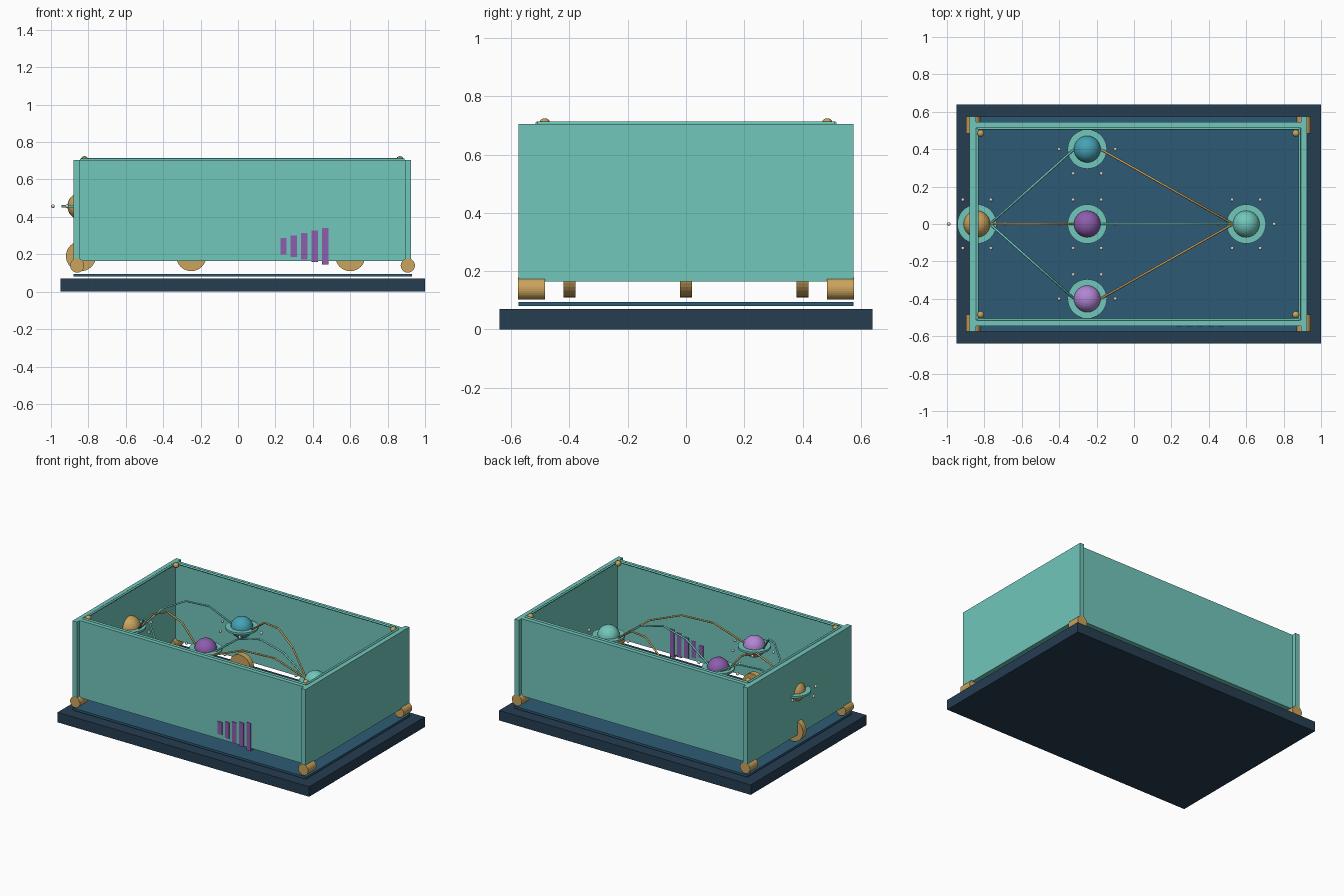
import bpy, bmesh, math
from mathutils import Vector, Matrix

if "Cube" in bpy.data.objects:
    bpy.data.objects.remove(bpy.data.objects["Cube"])


def mat(name, rgb):
    m = bpy.data.materials.new(name)
    m.diffuse_color = (*rgb, 1)
    m.use_nodes = True
    m.node_tree.nodes["Principled BSDF"].inputs["Base Color"].default_value = m.diffuse_color
    return m


NAVY = mat("navy", (0.019, 0.047, 0.083))
BLUE = mat("slate_blue", (0.027, 0.105, 0.178))
MINT = mat("mint", (0.165, 0.57, 0.50))
GOLD = mat("gold", (0.60, 0.37, 0.11))
CYAN = mat("cyan", (0.06, 0.36, 0.46))
PURPLE = mat("purple", (0.27, 0.11, 0.42))
LILAC = mat("lilac", (0.44, 0.24, 0.66))
PEARL = mat("pearl", (0.75, 0.72, 0.66))


def make(name, bm, material):
    bmesh.ops.recalc_face_normals(bm, faces=bm.faces)
    me = bpy.data.meshes.new(name)
    bm.to_mesh(me)
    bm.free()
    me.materials.append(material)
    ob = bpy.data.objects.new(name, me)
    bpy.context.collection.objects.link(ob)
    return ob


def box(name, lo, hi, material):
    lo, hi = Vector(lo), Vector(hi)
    bm = bmesh.new()
    m = Matrix.Translation((lo + hi) / 2) @ Matrix.Diagonal((*(hi - lo), 1))
    bmesh.ops.create_cube(bm, size=1, matrix=m)
    return make(name, bm, material)


def ball(name, c, r, material, seg=24, rings=16):
    bm = bmesh.new()
    bmesh.ops.create_uvsphere(bm, u_segments=seg, v_segments=rings, radius=r,
                              matrix=Matrix.Translation(c))
    return make(name, bm, material)


def disc_y(name, c, r, width, material):
    bm = bmesh.new()
    bmesh.ops.create_cone(bm, cap_ends=True, segments=32, radius1=r, radius2=r, depth=width,
                          matrix=Matrix.Translation(c) @ Matrix.Rotation(math.pi / 2, 4, 'X'))
    return make(name, bm, material)


def flat_ring(name, c, r_in, r_out, h, material, n=40):
    bm = bmesh.new()
    prof = [(r_in, -h / 2), (r_out, -h / 2), (r_out, h / 2), (r_in, h / 2)]
    loops = [[bm.verts.new((c[0] + r * math.cos(2 * math.pi * i / n),
                            c[1] + r * math.sin(2 * math.pi * i / n), c[2] + z))
              for r, z in prof] for i in range(n)]
    for i in range(n):
        a, b = loops[i], loops[(i + 1) % n]
        for k in range(4):
            bm.faces.new((a[k], b[k], b[(k + 1) % 4], a[(k + 1) % 4]))
    return make(name, bm, material)


def wire(name, pts, r, material):
    cu = bpy.data.curves.new(name, 'CURVE')
    cu.dimensions = '3D'
    cu.bevel_depth = r
    cu.bevel_resolution = 2
    cu.use_fill_caps = True
    sp = cu.splines.new('POLY')
    sp.points.add(len(pts) - 1)
    for p, q in zip(sp.points, pts):
        p.co = (*q, 1)
    cu.materials.append(material)
    ob = bpy.data.objects.new(name, cu)
    bpy.context.collection.objects.link(ob)


# base slab and floor plate
box("base_slab", (-0.95, -0.64, 0), (1.0, 0.64, 0.07), NAVY)
box("floor_plate", (-0.88, -0.575, 0.08), (0.93, 0.575, 0.095), BLUE)

# wall panels; the side panels run past the front and back ones
Z0, Z1 = 0.165, 0.705
box("left_wall", (-0.88, -0.575, Z0), (-0.845, 0.575, Z1), MINT)
box("right_wall", (0.892, -0.575, Z0), (0.925, 0.575, Z1), MINT)
for s, n in ((-1, "front"), (1, "back")):
    y0, y1 = sorted((s * 0.514, s * 0.545))
    box(n + "_wall", (-0.845, y0, Z0), (0.892, y1, Z1), MINT)
    # thin rim rail along the top inner edge
    wire(n + "_rim_rail", [(-0.838, s * 0.51, 0.707), (0.885, s * 0.51, 0.707)], 0.007, MINT)
for x, n in ((-0.838, "left"), (0.885, "right")):
    wire(n + "_rim_rail", [(x, -0.51, 0.707), (x, 0.51, 0.707)], 0.007, MINT)

# gold roller feet and rim studs at each corner
for s in (-1, 1):
    for x in (-0.86, 0.908):
        disc_y("corner_foot", (x, s * 0.53, 0.14), 0.038, 0.092, GOLD)
    for x in (-0.82, 0.865):
        ball("corner_stud", (x, s * 0.485, 0.706), 0.019, GOLD, 16, 10)

# row of bars through the front wall, growing to the right
for i in range(5):
    x, h = 0.243 + 0.0558 * i, 0.044 + 0.0135 * i
    box("vent_bar", (x - 0.017, -0.549, 0.243 - h), (x + 0.017, -0.511, 0.243 + h), PURPLE)

# ringed orbs, each with a disc below and six orbiting beads
ZC = 0.457
orbs = {"input": (-0.84, 0, GOLD), "back": (-0.25, 0.4, CYAN), "middle": (-0.25, 0, PURPLE),
        "front": (-0.25, -0.4, LILAC), "output": (0.6, 0, MINT)}
for n, (x, y, m) in orbs.items():
    ball(n + "_orb", (x, y, ZC), 0.072, m)
    flat_ring(n + "_orb_ring", (x, y, ZC), 0.068, 0.105, 0.014, MINT)
    disc_y(n + "_disc", (x, y, 0.19), 0.08, 0.04, GOLD)
    for k in range(6):
        a = k * math.pi / 3
        ball(n + "_bead", (x + 0.15 * math.cos(a), y + 0.15 * math.sin(a), ZC), 0.01, PEARL, 10, 6)


# arched wires linking the orbs
def link(name, a, b, r, material):
    a, b = Vector(a), Vector(b)
    pts = [a.lerp(b, i / 4) + Vector((0, 0, 0.18 * h)) for i, h in enumerate((0, 0.75, 1, 0.75, 0))]
    wire(name, pts, r, material)


for y in (-0.4, 0, 0.4):
    m1, m2 = (GOLD, MINT) if y == 0 else (MINT, GOLD)
    link("input_wire", (-0.77, 0, ZC), (-0.32, y, ZC), 0.006, m1)
    link("output_wire", (-0.18, y, ZC), (0.53, 0, ZC), 0.006, m2)
